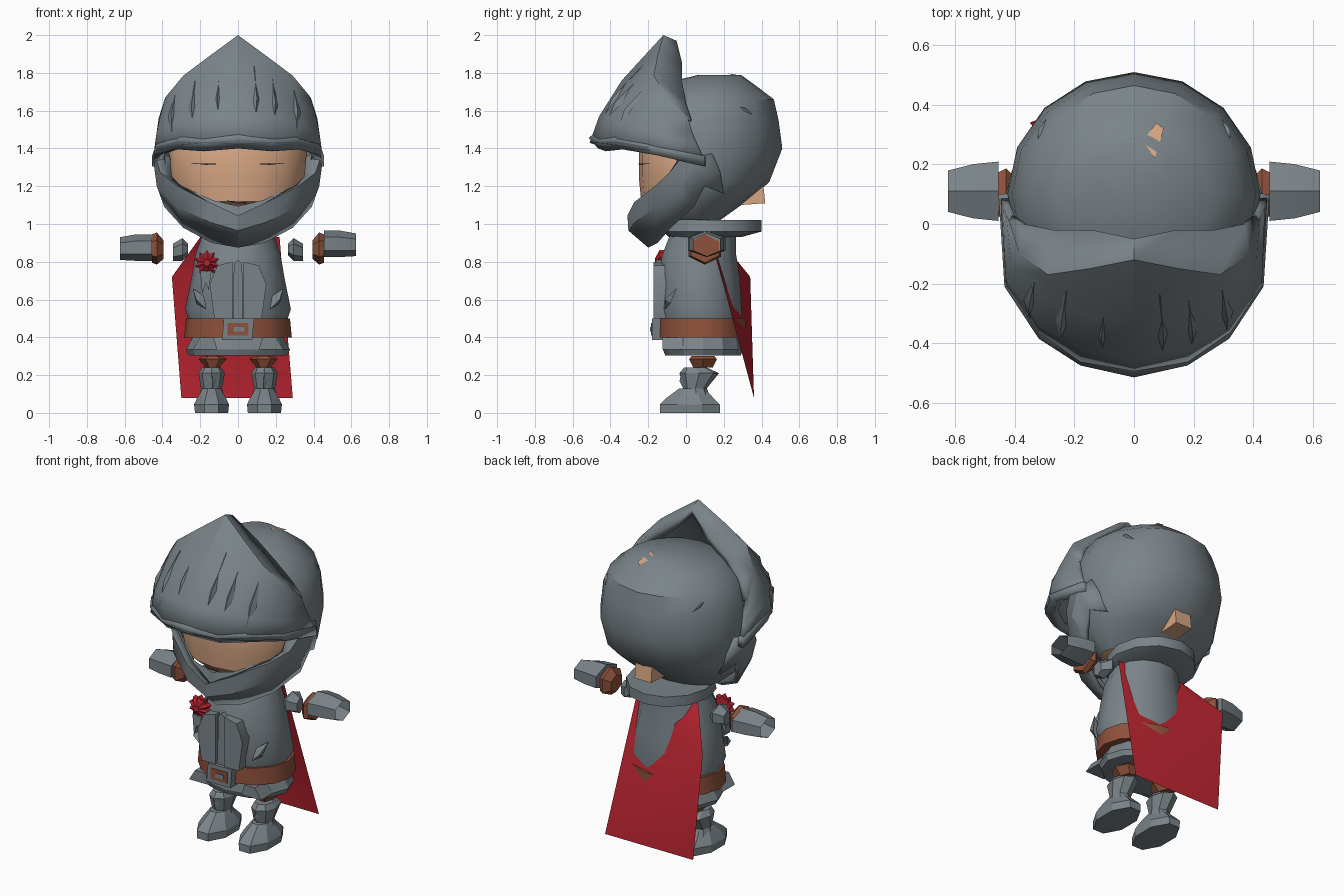
import bpy, bmesh, math
from mathutils import Vector

if "Cube" in bpy.data.objects:
    bpy.data.objects.remove(bpy.data.objects["Cube"])


def material(name, r, g, b):
    m = bpy.data.materials.new(name)
    m.diffuse_color = (r, g, b, 1)
    m.use_nodes = True
    m.node_tree.nodes["Principled BSDF"].inputs["Base Color"].default_value = m.diffuse_color
    return m


STEEL = material("steel grey", .195, .23, .25)
SKIN = material("skin tan", .68, .385, .23)
LEATHER = material("leather brown", .275, .083, .043)
RED = material("cloth red", .5, .018, .03)
DARK = material("dark brown", .06, .035, .03)


def make(name, verts, faces, mat, recalc=True, angle=35):
    me = bpy.data.meshes.new(name)
    me.from_pydata([tuple(v) for v in verts], [], faces)
    if recalc:
        bm = bmesh.new()
        bm.from_mesh(me)
        bmesh.ops.recalc_face_normals(bm, faces=bm.faces)
        bm.to_mesh(me)
        bm.free()
    me.materials.append(mat)
    ob = bpy.data.objects.new(name, me)
    bpy.context.collection.objects.link(ob)
    bpy.ops.object.select_all(action='DESELECT')
    ob.select_set(True)
    bpy.context.view_layer.objects.active = ob
    bpy.ops.object.shade_smooth_by_angle(angle=math.radians(angle))
    return ob


def loft(name, rows, mat, closed=True, cap0=True, cap1=True, recalc=True, angle=35, keep=None):
    """Skin a list of equally long point rows; keep() may drop faces by centre."""
    n = len(rows[0])
    verts = [Vector(p) for row in rows for p in row]
    faces = []
    for i in range(len(rows) - 1):
        for j in range(n if closed else n - 1):
            k = (j + 1) % n
            f = (i * n + j, i * n + k, (i + 1) * n + k, (i + 1) * n + j)
            if keep is None or keep(sum((verts[v] for v in f), Vector()) / 4):
                faces.append(f)
    if closed and cap0:
        faces.append(tuple(range(n))[::-1])
    if closed and cap1:
        faces.append(tuple(range((len(rows) - 1) * n, len(rows) * n)))
    return make(name, verts, faces, mat, recalc, angle)


def zring(z, rx, ry, cy, cx=0, n=16, turn=0):
    a = [2 * math.pi * j / n + turn for j in range(n)]
    return [(cx + rx * math.cos(t), cy + ry * math.sin(t), z) for t in a]


def xring(x, cy, cz, ry, rz, n=6):
    a = [2 * math.pi * (j + .5) / n for j in range(n)]
    return [(x, cy + ry * math.cos(t), cz + rz * math.sin(t)) for t in a]


def mirrored(half):
    return [(-x, y, z) for x, y, z in half[:0:-1]] + half


def prism(name, outline, y0, y1, mat):
    """Outline of (x, z) points given depth from y0 to y1."""
    return loft(name, [[(x, y, z) for x, z in outline] for y in (y0, y1)], mat)


def blade(name, a, b, side, up, mat=STEEL):
    """Slim four-sided ridge from a to b, widest near the middle."""
    a, b, side, up = Vector(a), Vector(b), Vector(side), Vector(up)
    m = a.lerp(b, .45)
    make(name, [a, m - side, b, m + side, m + up],
         [(0, 1, 4), (1, 2, 4), (2, 3, 4), (3, 0, 4)], mat)


def solidify(ob, t):
    mod = ob.modifiers.new("thickness", 'SOLIDIFY')
    mod.thickness, mod.offset = t, -1


# Head and face
loft("head", [zring(z, rx, ry, .025) for z, rx, ry in
     [(1.05, .2, .18), (1.12, .32, .262), (1.25, .365, .275), (1.4, .365, .275), (1.5, .33, .25)]], SKIN)
make("nape", [(x, y, z) for x in (-.06, .05) for y, z in ((.28, 1.1), (.42, 1.11), (.41, 1.2), (.3, 1.2))],
     [(0, 1, 2, 3), (4, 5, 6, 7), (0, 1, 5, 4), (1, 2, 6, 5), (2, 3, 7, 6), (3, 0, 4, 7)], SKIN)
for s, n in ((-1, "left"), (1, "right")):
    make(n + "_eye", [(s * .09, -.26, 1.318), (s * .17, -.236, 1.313), (s * .25, -.19, 1.322), (s * .17, -.236, 1.321)],
         [(0, 1, 2, 3)], DARK)
make("mouth", [(-.06, -.254, 1.124), (.05, -.254, 1.115), (.04, -.254, 1.107), (-.02, -.254, 1.110)],
     [(0, 1, 2, 3)], DARK)

# Helmet shell, open over the face
loft("helmet_shell", [zring(*r) for r in
     [(1.02, .25, .14, .04), (1.12, .365, .26, .06), (1.22, .405, .345, .095), (1.4, .425, .41, .1),
      (1.55, .41, .39, .1), (1.66, .36, .355, .11), (1.74, .26, .25, .11), (1.79, .12, .11, .18)]],
     STEEL, cap0=False, keep=lambda c: c.y > -.05 or c.z > 1.5 or c.z < 1.1)


def on_dome(x, y):
    r = (x * x + (y - .1) ** 2) / .425 ** 2
    return Vector((x, y, 1.4 + .395 * math.sqrt(max(0, 1 - r))))


make("helmet_gap", [(.03, .28, 1.788), (.075, .34, 1.755), (.10, .32, 1.765), (.07, .22, 1.797)],
     [(0, 1, 2, 3)], SKIN)
blade("top_crest", on_dome(0, .43), on_dome(0, -.12), (.035, 0, 0), (0, 0, .025))
for s, n in ((-1, "left"), (1, "right")):
    blade(n + "_helmet_fin", on_dome(s * .26, .3), on_dome(s * .26, -.1), (.03, 0, -s * .02), (s * .035, 0, .05))
    blade(n + "_temple_fin", on_dome(s * .28, .37), on_dome(s * .32, .22), (-s * .01, 0, .015), (s * .025, .015, .02))

# Raised pointed visor
visor_half = [
    [(0, -.51, 1.43), (.18, -.47, 1.43), (.32, -.38, 1.42), (.43, -.21, 1.39), (.45, .10, 1.335)],
    [(0, -.46, 1.57), (.18, -.42, 1.57), (.32, -.34, 1.54), (.43, -.19, 1.49), (.44, .06, 1.42)],
    [(0, -.34, 1.76), (.17, -.31, 1.72), (.31, -.25, 1.67), (.41, -.15, 1.58), (.43, .03, 1.49)],
    [(0, -.12, 2.0), (.15, -.15, 1.89), (.29, -.17, 1.785), (.385, -.10, 1.67), (.42, .01, 1.56)],
    [(0, -.05, 1.97), (.14, -.02, 1.85), (.27, -.02, 1.75), (.37, .0, 1.64), (.41, .03, 1.55)]]
visor = loft("visor", [mirrored(r) for r in visor_half], STEEL, closed=False, recalc=False)
solidify(visor, .05)
rim = [(0, -.515, 1.455), (.18, -.475, 1.44), (.32, -.385, 1.45), (.435, -.21, 1.42), (.455, .10, 1.36)]
low = [(x, y + .05 * (y < 0), z - .055) for x, y, z in rim]
solidify(loft("visor_rim", [mirrored(low), mirrored(rim)], STEEL, closed=False, recalc=False), .05)


def on_visor(x, row):
    pts = visor_half[row]
    for p, q in zip(pts, pts[1:]):
        if p[0] <= abs(x) <= q[0]:
            v = Vector(p).lerp(Vector(q), (abs(x) - p[0]) / (q[0] - p[0]))
            return Vector((x, v.y, v.z))


for i, x in enumerate((-.35, -.24, -.1, .09, .19, .31)):
    a = on_visor(x, 1).lerp(on_visor(x, 0), .5)
    b = on_visor(x * .95, 2).lerp(on_visor(x * .95, 3), .5)
    blade("visor_ridge_%d" % i, a, b, (.03, 0, 0), (math.copysign(.012, x), -.03, .015))

# Jaw guard
jaw = [[(0, -.2, .875), (.14, -.15, .90), (.29, -.08, .98), (.39, .04, 1.09), (.41, .10, 1.2), (.37, .2, 1.16)],
       [(0, -.305, .965), (.15, -.27, 1.01), (.32, -.16, 1.09), (.43, -.02, 1.2), (.445, .04, 1.31), (.41, .18, 1.28)],
       [(0, -.31, 1.045), (.15, -.275, 1.115), (.32, -.165, 1.20), (.41, -.09, 1.27), (.435, -.03, 1.345), (.42, .14, 1.37)],
       [(0, -.25, 1.03), (.14, -.225, 1.11), (.31, -.13, 1.21), (.35, -.08, 1.25), (.36, -.03, 1.36), (.40, .12, 1.38)]]
solidify(loft("jaw_guard", [mirrored(r) for r in jaw], STEEL, closed=False, recalc=False, angle=25), .03)
# Lining between jaw guard and chin
loft("jaw_lining", [mirrored([(0, -.262, 1.02), (.14, -.232, 1.10), (.33, -.12, 1.2)]),
     mirrored([(0, -.248, 1.095), (.13, -.235, 1.125), (.33, -.10, 1.215)])], STEEL, closed=False, recalc=False)

# Collar and body armour
loft("collar", [zring(z, rx, ry, cy, n=12) for z, rx, ry, cy in
     [(.93, .20, .19, .10), (.96, .245, .26, .14), (1.02, .24, .25, .15), (1.02, .18, .17, .1)]], STEEL)
loft("torso", [zring(z, rx, ry, cy, n=14) for z, rx, ry, cy in
     [(.46, .25, .21, .085), (.55, .28, .225, .075), (.72, .245, .22, .07),
      (.84, .225, .2, .07), (.94, .19, .18, .09)]], STEEL)
for s, n in ((-1, "left"), (1, "right")):
    prism(n + "_chest_plate", [(s * x, z) for x, z in ((.03, .5), (.125, .5), (.15, .68), (.11, .78), (.03, .80))],
          -.172, -.08, STEEL)
    blade(n + "_side_dent", (s * .17, -.11, .55), (s * .24, -.05, .66), (.02, 0, -s * .02), (s * .02, -.03, 0))
prism("chest_rib", [(-.025, .5), (.025, .5), (.022, .79), (0, .81), (-.022, .79)], -.16, -.08, STEEL)
loft("belt", [zring(.40, .285, .235, .085, n=14), zring(.50, .275, .235, .085, n=14)], LEATHER)
prism("buckle", [(-.085, .385), (.075, .385), (.085, .5), (-.075, .5)], -.18, -.12, STEEL)
prism("buckle_inset", [(-.055, .41), (.055, .41), (.055, .475), (-.055, .475)], -.185, -.17, LEATHER)
prism("buckle_tongue", [(-.02, .43), (.035, .43), (.035, .455), (-.02, .455)], -.19, -.175, STEEL)
loft("fauld", [zring(z, rx, ry, .09, n=12) for z, rx, ry in
     [(.305, .26, .2), (.335, .275, .212), (.41, .235, .2)]], STEEL, angle=25)
for s, n in ((-1, "left"), (1, "right")):
    prism(n + "_fauld_flap", [(s * x, z) for x, z in ((.11, .335), (.24, .335), (.20, .40), (.13, .40))],
          -.125, .0, STEEL)

# Rosette with ribbon
star = [((.068 if i % 2 else .048) * math.cos(i * math.pi / 10),
         (.068 if i % 2 else .048) * math.sin(i * math.pi / 10)) for i in range(20)]
loft("rosette", [[(-.165 + k * x, y, .795 + k * z) for x, z in star]
     for k, y in ((1, -.11), (1, -.14), (.3, -.165))], RED)
prism("ribbon", [(-.2, .75), (-.14, .75), (-.155, .65), (-.17, .69), (-.19, .63)], -.15, -.1, STEEL)

# Cape
make("cape", [(.22, .13, .93), (.29, .36, .08), (-.30, .36, .08), (-.35, .34, .72), (-.2, .17, .93)],
     [(0, 3, 1), (1, 3, 2), (0, 4, 3)], RED, recalc=False, angle=180)

# Arms and legs
for s, n in ((-1, "left"), (1, "right")):
    dz = .01 * s
    loft(n + "_pauldron", [xring(s * .265, .1, .865, .05, .03), xring(s * .295, .1, .865, .08, .06),
         xring(s * .345, .1, .85, .035, .045)], STEEL, angle=20)
    loft(n + "_cuff", [xring(s * .395, .1, .865, .06, .05), xring(s * .43, .1, .87, .1, .085),
         xring(s * .455, .1, .87, .085, .075)], LEATHER, angle=25)
    loft(n + "_gauntlet", [xring(s * .455, .11, .885 + dz, .115, .07), xring(s * .54, .11, .885 + dz, .105, .07),
         xring(s * .625, .11, .88 + dz, .08, .06)], STEEL, cap1=False, angle=25)
    x = s * .135
    loft(n + "_thigh", [zring(z, rx, ry, .09, x, 6) for z, rx, ry in
         [(.24, .035, .06), (.285, .075, .085), (.30, .05, .07)]], LEATHER, angle=20)
    loft(n + "_greave", [zring(z, rx, ry, cy, x + s * .005, 8) for z, rx, ry, cy in
         [(.06, .075, .08, .06), (.13, .055, .06, .05), (.21, .07, .105, .07), (.24, .05, .06, .05)]],
         STEEL, angle=20)
    blade(n + "_shin_ridge", (x, -.01, .12), (x, -.02, .23), (.02, 0, 0), (0, -.02, 0))
    loft(n + "_boot", [zring(z, rx, ry, cy, x + s * .005, 8, math.pi / 8) for z, rx, ry, cy in
         [(0, .095, .172, .02), (.045, .1, .172, .02), (.075, .085, .14, .02), (.13, .05, .07, .03)]],
         STEEL, angle=20)
